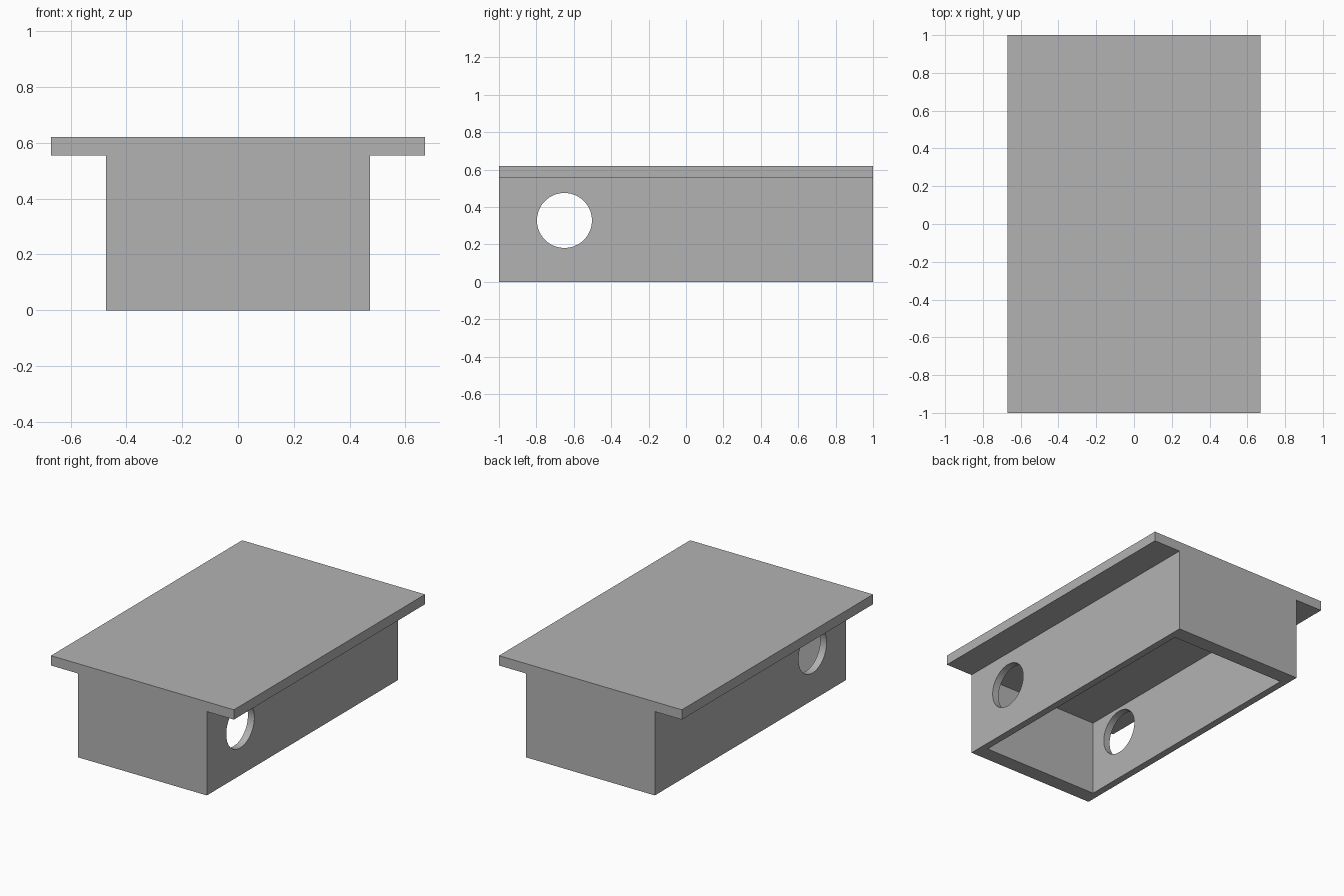
import bpy
import bmesh
from math import pi, radians
from mathutils import Matrix

old = bpy.data.objects.get("Cube")
if old:
    bpy.data.objects.remove(old, do_unlink=True)

HALF_LEN = 1.0
LID_HALF, BODY_HALF = 0.67, 0.472
BODY_TOP, LID_TOP = 0.555, 0.62

grey = bpy.data.materials.new("plain_grey")
grey.use_nodes = True
colour = (0.45, 0.45, 0.45, 1)
grey.diffuse_color = colour
grey.node_tree.nodes["Principled BSDF"].inputs["Base Color"].default_value = colour


def add_object(name, bm):
    bmesh.ops.recalc_face_normals(bm, faces=bm.faces)
    mesh = bpy.data.meshes.new(name)
    bm.to_mesh(mesh)
    bm.free()
    mesh.materials.append(grey)
    obj = bpy.data.objects.new(name, mesh)
    bpy.context.collection.objects.link(obj)
    return obj


def cut(target, cutter):
    cutter.hide_render = True
    mod = target.modifiers.new(cutter.name, 'BOOLEAN')
    mod.operation = 'DIFFERENCE'
    mod.solver = 'EXACT'
    mod.object = cutter
    bpy.context.view_layer.objects.active = target
    bpy.ops.object.modifier_apply(modifier=mod.name)
    bpy.data.objects.remove(cutter, do_unlink=True)


# Body and overhanging lid: one T-shaped section run along the length
half = [(BODY_HALF, 0), (BODY_HALF, BODY_TOP), (LID_HALF, BODY_TOP), (LID_HALF, LID_TOP)]
section = half + [(-x, z) for x, z in reversed(half)]
bm = bmesh.new()
end = bm.faces.new([bm.verts.new((x, -HALF_LEN, z)) for x, z in section])
run = bmesh.ops.extrude_face_region(bm, geom=[end])
bmesh.ops.translate(bm, vec=(0, 2 * HALF_LEN, 0),
                    verts=[v for v in run["geom"] if isinstance(v, bmesh.types.BMVert)])
box = add_object("lidded_box", bm)

# Cavity, open at the bottom
depth = 0.9 * BODY_TOP
bm = bmesh.new()
bmesh.ops.create_cube(bm, size=2, matrix=Matrix.Diagonal(
    (0.9 * BODY_HALF, 0.9 * HALF_LEN, depth, 1)))
cut(box, add_object("cavity_cutter", bm))

# Round hole through both side walls
bm = bmesh.new()
bmesh.ops.create_cone(bm, cap_ends=True, segments=64, radius1=0.147, radius2=0.147, depth=2,
                      matrix=Matrix.Translation((0, -0.65, 0.328)) @ Matrix.Rotation(pi / 2, 4, 'Y'))
cut(box, add_object("hole_cutter", bm))

# Smooth hole walls, sharp box edges
bpy.ops.object.select_all(action='DESELECT')
box.select_set(True)
bpy.context.view_layer.objects.active = box
bpy.ops.object.shade_smooth_by_angle(angle=radians(30))
